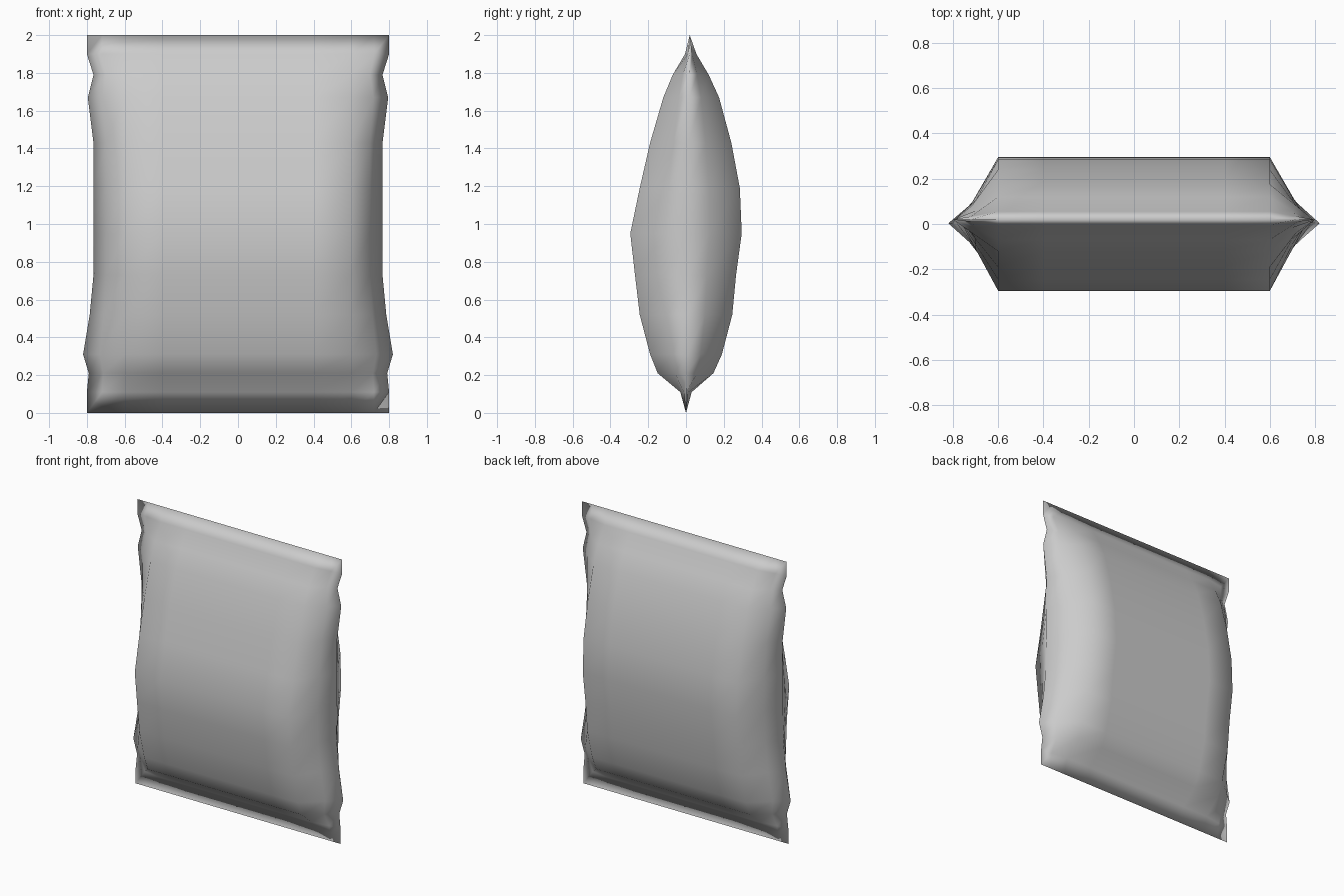
import bpy
import bmesh

cube = bpy.data.objects.get("Cube")
if cube:
    bpy.data.objects.remove(cube, do_unlink=True)

# One flat grey for the foil
foil = bpy.data.materials.new("grey foil")
foil.use_nodes = True
grey = (0.6, 0.6, 0.6, 1)
foil.diffuse_color = grey
foil.node_tree.nodes["Principled BSDF"].inputs["Base Color"].default_value = grey

# Rows up the bag: height, half width at the side crease, front y, back y
ROWS = [
    (0.0, 0.80, 0.0, 0.0), (0.11, 0.80, -0.03, 0.03),
    (0.21, 0.79, -0.15, 0.145), (0.31, 0.82, -0.19, 0.19),
    (0.52, 0.785, -0.245, 0.245), (0.73, 0.765, -0.27, 0.265),
    (0.95, 0.765, -0.295, 0.295), (1.19, 0.765, -0.245, 0.285),
    (1.43, 0.765, -0.19, 0.24), (1.67, 0.795, -0.12, 0.175),
    (1.79, 0.765, -0.07, 0.12), (1.90, 0.80, -0.005, 0.055),
    (2.0, 0.80, 0.02, 0.02),
]
FLAT = 0.6  # half width of the flat front and back panels


def ring(bm, z, edge, front, back):
    """One closed cross-section: flat panels joined by sloping sides."""
    crease_y = 0.01 * z
    mid_x = FLAT + 0.6 * (edge - FLAT)
    half = []
    for y in (front, back):
        mid_y = y + 0.6 * (crease_y - y)
        side = [(0.2, y), (0.4, y), (FLAT, y), (mid_x, mid_y)]
        half.append([(-x, v) for x, v in reversed(side)] + side)
    points = half[0] + [(edge, crease_y)] + half[1][::-1] + [(-edge, crease_y)]
    return [bm.verts.new((x, y, z)) for x, y in points]


# Pillow bag: skin between neighbouring cross-sections
bm = bmesh.new()
rings = [ring(bm, *row) for row in ROWS]
for low, high in zip(rings, rings[1:]):
    for i in range(len(low)):
        j = (i + 1) % len(low)
        bm.faces.new((low[i], low[j], high[j], high[i]))
# Close the flat seals at the top and bottom
bmesh.ops.remove_doubles(bm, verts=bm.verts, dist=0.0005)
bmesh.ops.recalc_face_normals(bm, faces=bm.faces)
for face in bm.faces:
    face.smooth = True

mesh = bpy.data.meshes.new("pillow_bag")
bm.to_mesh(mesh)
bm.free()
mesh.materials.append(foil)
bag = bpy.data.objects.new("pillow_bag", mesh)
bpy.context.collection.objects.link(bag)
